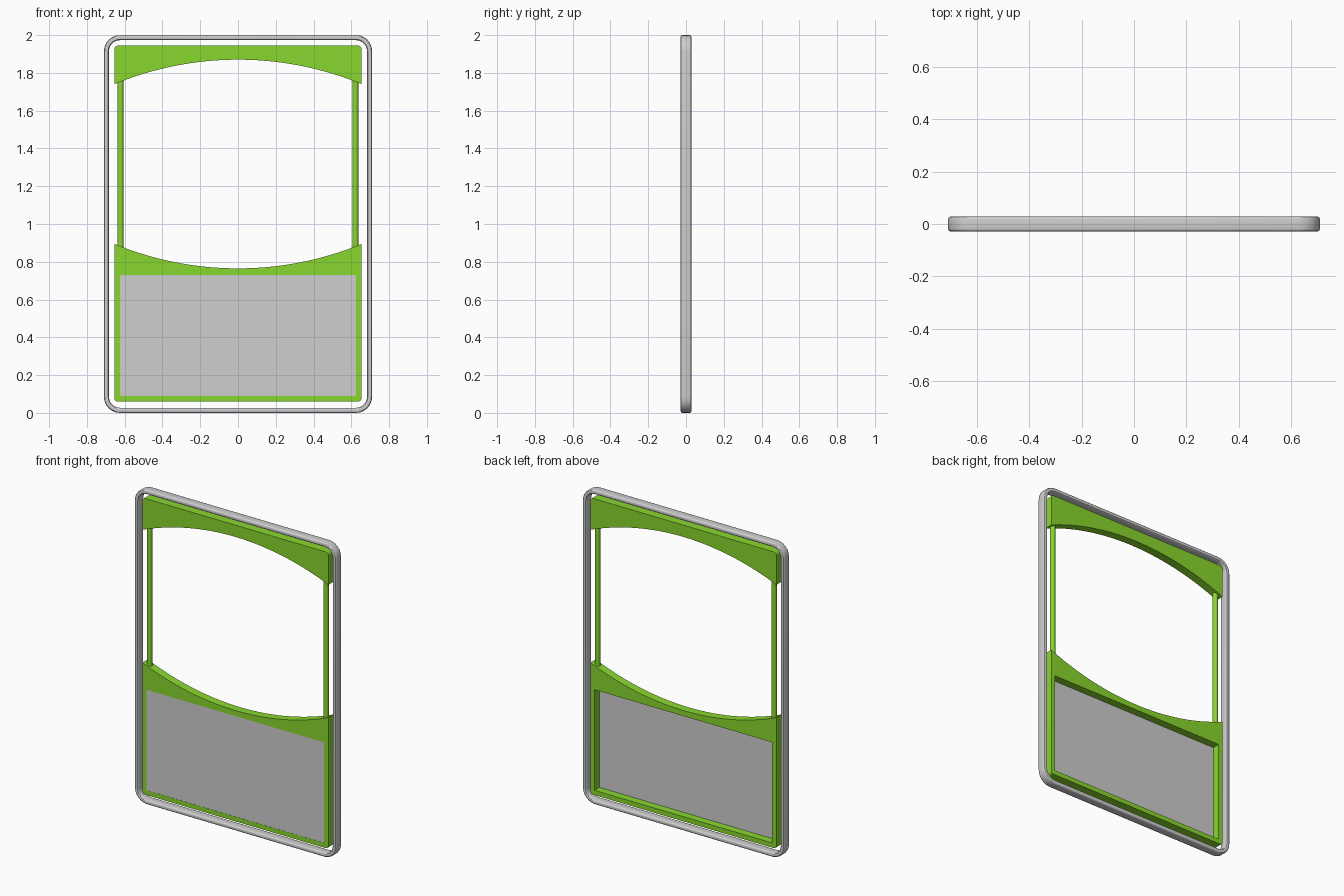
import bpy
import bmesh
from math import sin, cos, pi, asin

cube = bpy.data.objects.get("Cube")
if cube:
    bpy.data.objects.remove(cube, do_unlink=True)


def material(name, rgb):
    mat = bpy.data.materials.new(name)
    mat.use_nodes = True
    mat.diffuse_color = (*rgb, 1)
    mat.node_tree.nodes["Principled BSDF"].inputs["Base Color"].default_value = (*rgb, 1)
    return mat


GREEN = material("lime green", (0.25, 0.68, 0.027))
GREY = material("light grey", (0.62, 0.62, 0.62))

HALF_DEPTH = 0.027   # panels
EDGE = 0.655         # half width of the panels
SAG = 0.13           # depth of the curved edges


def corner(cx, cz, r, start, steps=6):
    """Quarter circle, counter-clockwise from the start angle."""
    return [(cx + r * cos(start + pi / 2 * i / steps),
             cz + r * sin(start + pi / 2 * i / steps)) for i in range(steps + 1)]


def rounded_rect(hw, z0, z1, r):
    return (corner(hw - r, z1 - r, r, 0) + corner(r - hw, z1 - r, r, pi / 2)
            + corner(r - hw, z0 + r, r, pi) + corner(hw - r, z0 + r, r, 1.5 * pi))


def arc(z_end, direction, steps=40):
    """Shallow arc from +EDGE to -EDGE; direction is +1 to bulge up, -1 down."""
    radius = (EDGE ** 2 + SAG ** 2) / (2 * SAG)
    half = asin(EDGE / radius)
    angles = [half * (1 - 2 * i / steps) for i in range(steps + 1)]
    return [(radius * sin(a), z_end + direction * (radius * cos(a) - radius + SAG))
            for a in angles]


def slab(name, outlines, half_depth, y, mat):
    """Upright flat plate from closed outlines; inner outlines become holes."""
    cu = bpy.data.curves.new(name, "CURVE")
    cu.dimensions = "2D"
    cu.fill_mode = "BOTH"
    cu.extrude = half_depth
    for points in outlines:
        spline = cu.splines.new("POLY")
        spline.points.add(len(points) - 1)
        for p, (x, z) in zip(spline.points, points):
            p.co = (x, z, 0, 1)
        spline.use_cyclic_u = True
    cu.materials.append(mat)
    ob = bpy.data.objects.new(name, cu)
    bpy.context.collection.objects.link(ob)
    ob.location.y = y
    ob.rotation_euler.x = pi / 2
    finish(ob, convert=True)
    return ob


def finish(ob, convert=False):
    bpy.ops.object.select_all(action="DESELECT")
    ob.select_set(True)
    bpy.context.view_layer.objects.active = ob
    if convert:
        bpy.ops.object.convert(target="MESH")
    bpy.ops.object.shade_smooth_by_angle(angle=pi / 6)


# Outer frame: rounded section swept round a rounded rectangle
W, D, R = 0.027, 0.028, 0.009
section = [(W / 2 + x, y) for x, y in
           corner(W / 2 - R, D - R, R, 0, 3) + corner(R - W / 2, D - R, R, pi / 2, 3)
           + corner(R - W / 2, R - D, R, pi, 3) + corner(W / 2 - R, R - D, R, 1.5 * pi, 3)]
bm = bmesh.new()
loops = [[bm.verts.new((x, y, z)) for x, z in rounded_rect(0.71 - d, d, 2 - d, 0.085 - d)]
         for d, y in section]
for a, b in zip(loops, loops[1:] + loops[:1]):
    for i in range(len(a)):
        bm.faces.new((a[i - 1], a[i], b[i], b[i - 1]))
bmesh.ops.recalc_face_normals(bm, faces=bm.faces)
me = bpy.data.meshes.new("outer_frame")
bm.to_mesh(me)
bm.free()
me.materials.append(GREY)
frame = bpy.data.objects.new("outer_frame", me)
bpy.context.collection.objects.link(frame)
finish(frame)

# Top panel with an arched lower edge
r = 0.02
top = (corner(r - EDGE, 1.945 - r, r, pi / 2)[::-1]
       + corner(EDGE - r, 1.945 - r, r, 0)[::-1] + arc(1.74, 1))
slab("top_panel", [top], HALF_DEPTH, 0, GREEN)

# Lower panel with a dished upper edge and a rectangular opening
lower = (arc(0.895, -1) + corner(r - EDGE, 0.06 + r, r, pi)
         + corner(EDGE - r, 0.06 + r, r, 1.5 * pi))
hw, z0, z1 = 0.625, 0.09, 0.73
opening = [(-hw, z0), (hw, z0), (hw, z1), (-hw, z1)]
slab("lower_panel", [lower, opening], HALF_DEPTH, 0, GREEN)

# Thin sheet closing the opening at the front
slab("front_sheet", [opening], 0.002, 0.003 - HALF_DEPTH, GREY)

# Side rods joining the two panels
for side, sign in (("left", 1), ("right", -1)):
    bpy.ops.mesh.primitive_cylinder_add(vertices=24, radius=0.016, depth=0.96,
                                        location=(sign * 0.622, 0, 1.315))
    rod = bpy.context.object
    rod.name = side + "_rod"
    rod.data.materials.append(GREEN)
    finish(rod)
